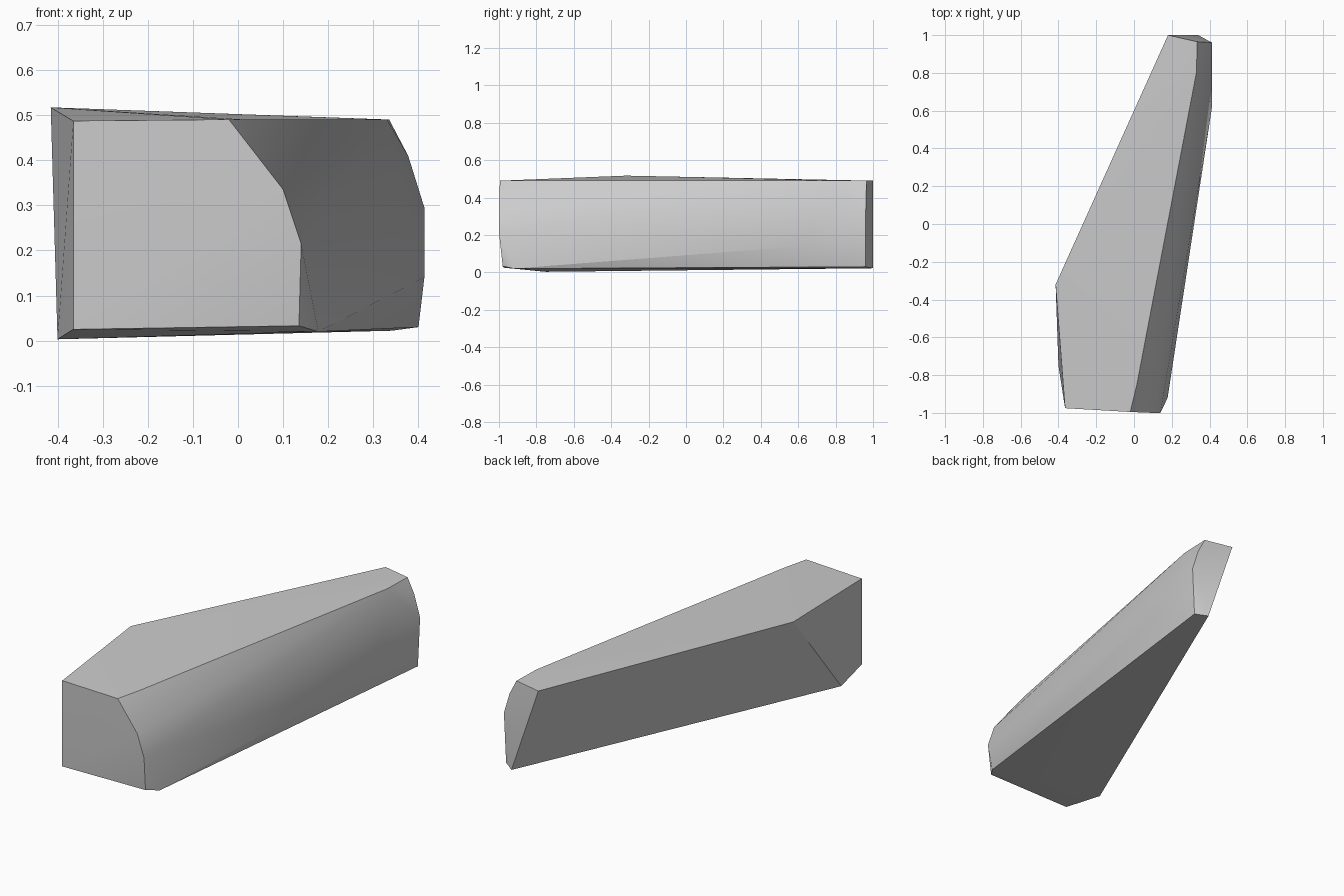
import bpy
import bmesh
import math

# Remove the default cube only
default_cube = bpy.data.objects.get("Cube")
if default_cube:
    bpy.data.objects.remove(default_cube, do_unlink=True)


def make_material(name, colour):
    material = bpy.data.materials.new(name)
    material.use_nodes = True
    material.diffuse_color = colour
    shader = next(n for n in material.node_tree.nodes if n.type == "BSDF_PRINCIPLED")
    shader.inputs["Base Color"].default_value = colour
    return material


def make_convex_block(name, sections, material, smooth_angle):
    """Wrap a convex skin around a series of cross-sections."""
    bm = bmesh.new()
    for section in sections:
        for point in section:
            bm.verts.new(point)
    hull = bmesh.ops.convex_hull(bm, input=bm.verts[:])
    inner = {g for g in hull["geom_interior"] if isinstance(g, bmesh.types.BMVert)}
    bmesh.ops.delete(bm, geom=list(inner), context="VERTS")
    bmesh.ops.recalc_face_normals(bm, faces=bm.faces[:])

    mesh = bpy.data.meshes.new(name)
    bm.to_mesh(mesh)
    bm.free()
    mesh.materials.append(material)
    block = bpy.data.objects.new(name, mesh)
    bpy.context.collection.objects.link(block)

    bpy.ops.object.select_all(action="DESELECT")
    block.select_set(True)
    bpy.context.view_layer.objects.active = block
    bpy.ops.object.shade_smooth_by_angle(angle=math.radians(smooth_angle))
    return block


# Front end: upright on one side, rounded shoulder on the other
front_end = [
    (-0.365, -0.975, 0.025), (-0.365, -0.975, 0.487),
    (-0.02, -0.995, 0.49), (0.10, -1.0, 0.335), (0.14, -1.0, 0.215),
    (0.178, -0.92, 0.02), (0.135, -0.98, 0.033),
]

# Widest corner of the flat wall, then the bends along the rounded side
wall_corner = [(-0.40, -0.75, 0.003), (-0.415, -0.32, 0.517)]
rounded_side = [(0.015, -0.85, 0.49), (0.33, 0.8, 0.49), (0.413, 0.62, 0.14)]

# Back end: narrow slanted cap
back_end = [
    (0.18, 1.0, 0.49), (0.335, 0.965, 0.49), (0.377, 0.963, 0.41),
    (0.413, 0.96, 0.295), (0.40, 0.96, 0.03), (0.34, 1.0, 0.022),
]

stone_grey = make_material("stone grey", (0.6, 0.6, 0.6, 1.0))
make_convex_block(
    "stone_block",
    [front_end, wall_corner, rounded_side, back_end],
    stone_grey,
    smooth_angle=30,
)
